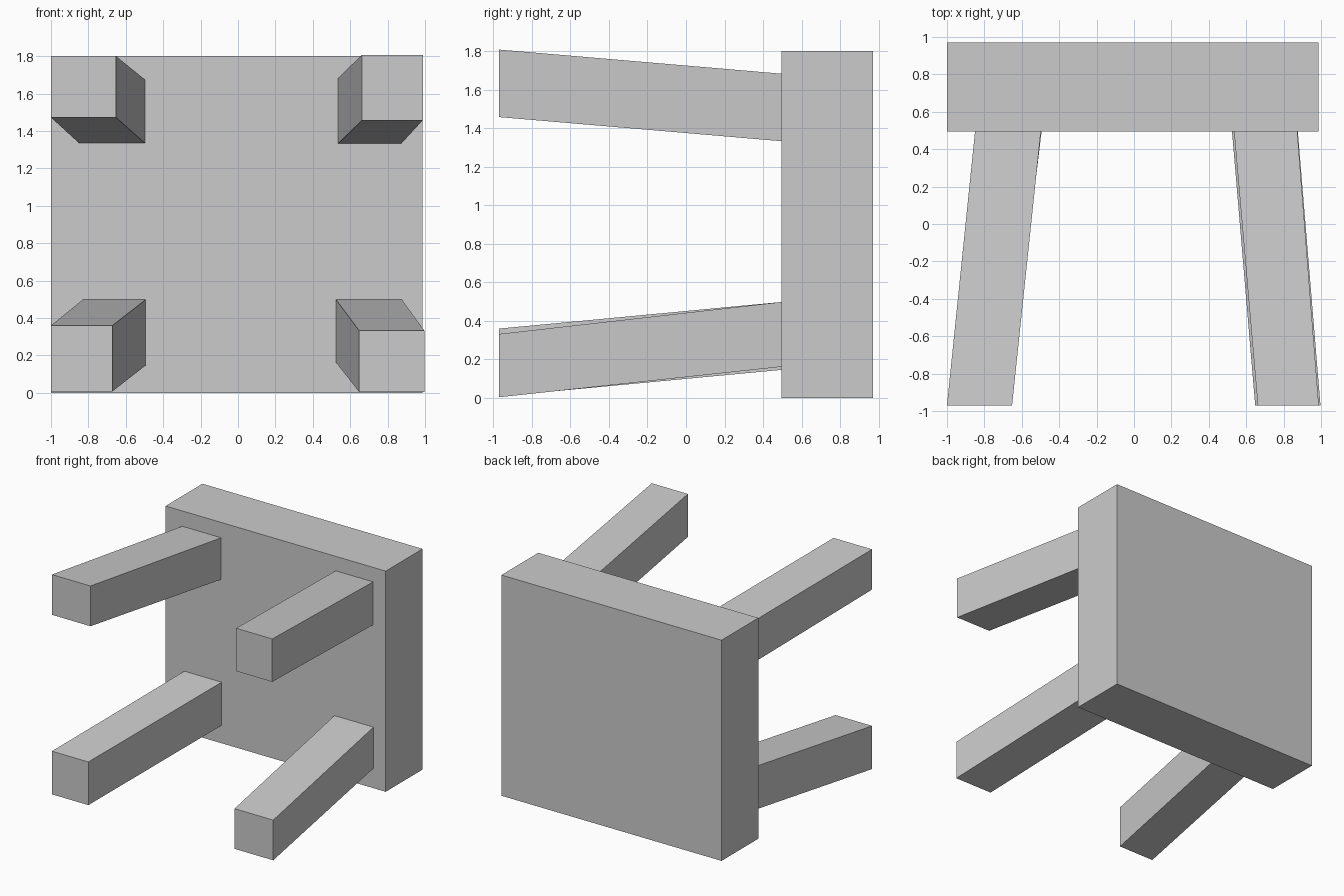
import bpy
import bmesh

cube = bpy.data.objects.get("Cube")
if cube:
    bpy.data.objects.remove(cube, do_unlink=True)

grey = bpy.data.materials.new("plain grey")
grey.use_nodes = True
colour = (0.6, 0.6, 0.6, 1)
grey.diffuse_color = colour
grey.node_tree.nodes["Principled BSDF"].inputs["Base Color"].default_value = colour

FOOT_Y, BOARD_Y, BACK_Y = -0.97, 0.495, 0.97


def tapered_block(name, y0, rect0, y1, rect1):
    """Box lofted along y between two (x min, x max, z min, z max) rectangles."""
    bm = bmesh.new()
    bmesh.ops.create_cube(bm, size=2)
    for v in bm.verts:
        y, r = (y0, rect0) if v.co.y < 0 else (y1, rect1)
        v.co = (r[int(v.co.x > 0)], y, r[2 + int(v.co.z > 0)])
    bmesh.ops.recalc_face_normals(bm, faces=bm.faces)
    mesh = bpy.data.meshes.new(name)
    bm.to_mesh(mesh)
    bm.free()
    mesh.materials.append(grey)
    obj = bpy.data.objects.new(name, mesh)
    bpy.context.collection.objects.link(obj)


# Thick square seat board standing on edge
board = (-1, 0.986, 0, 1.8)
tapered_block("seat_board", BOARD_Y, board, BACK_Y, board)

# Splayed legs: foot rectangle, then rectangle where the leg meets the board
legs = {
    "upper_right_leg": ((-1, -0.652, 1.472, 1.8), (-0.85, -0.498, 1.335, 1.675)),
    "upper_left_leg": ((0.662, 0.988, 1.457, 1.807), (0.535, 0.873, 1.332, 1.682)),
    "lower_right_leg": ((-1, -0.671, 0.008, 0.36), (-0.83, -0.494, 0.146, 0.498)),
    "lower_left_leg": ((0.648, 0.997, 0.004, 0.332), (0.524, 0.876, 0.162, 0.498)),
}
for name, (foot, root) in legs.items():
    tapered_block(name, FOOT_Y, foot, BOARD_Y, root)
